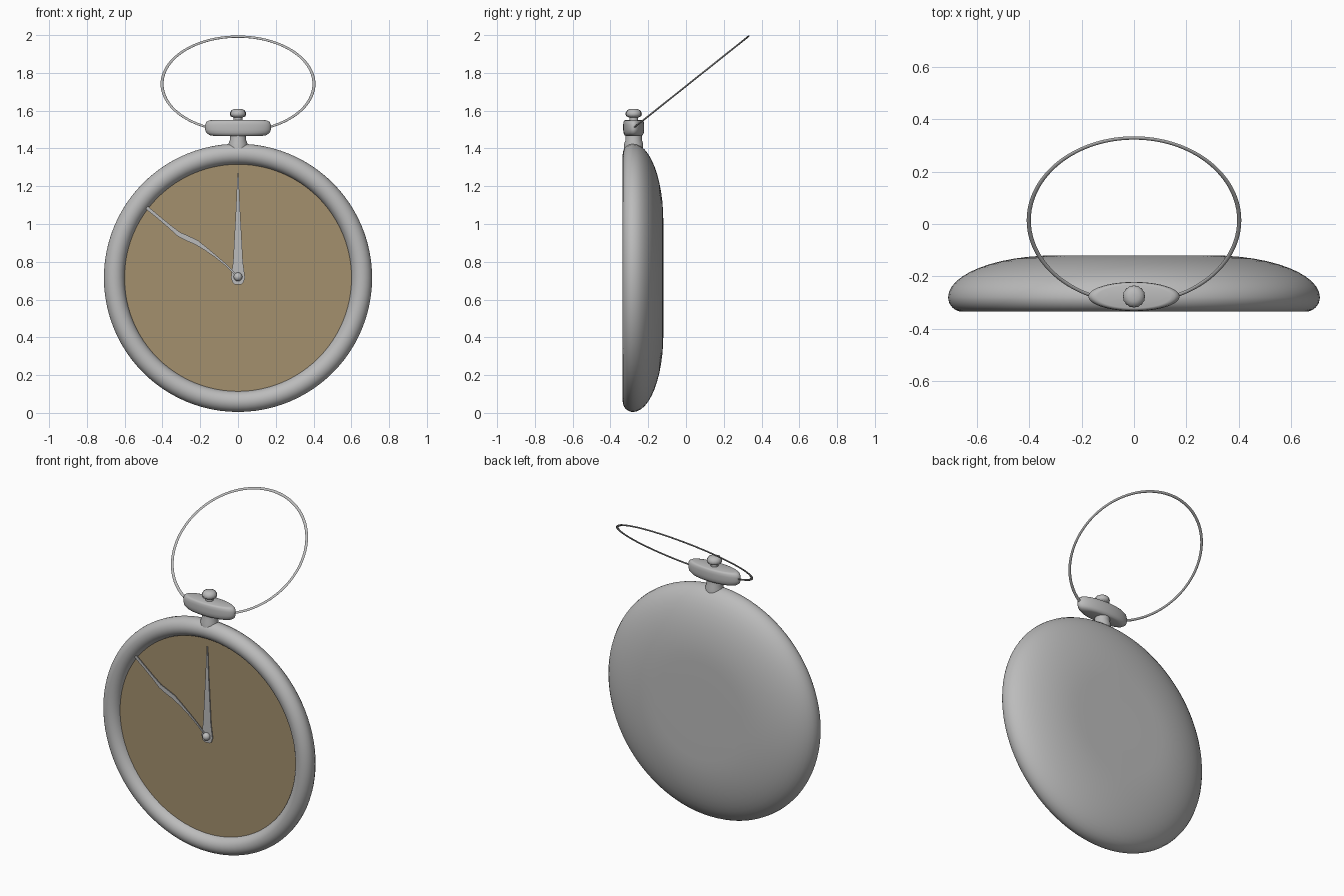
import bpy, bmesh, math
from mathutils import Vector, Matrix

if "Cube" in bpy.data.objects:
    bpy.data.objects.remove(bpy.data.objects["Cube"])

CZ = 0.715   # case centre height
AY = -0.277  # y of the crown axis


def material(name, rgb):
    m = bpy.data.materials.new(name)
    m.diffuse_color = (*rgb, 1)
    m.use_nodes = True
    m.node_tree.nodes["Principled BSDF"].inputs["Base Color"].default_value = m.diffuse_color
    return m


silver = material("silver", (0.5, 0.5, 0.5))
tan = material("tan_dial", (0.37, 0.28, 0.155))


def finish(name, bm, mat, angle=40):
    bmesh.ops.remove_doubles(bm, verts=bm.verts, dist=1e-5)
    bmesh.ops.recalc_face_normals(bm, faces=bm.faces)
    me = bpy.data.meshes.new(name)
    bm.to_mesh(me)
    bm.free()
    ob = bpy.data.objects.new(name, me)
    bpy.context.collection.objects.link(ob)
    me.materials.append(mat)
    bpy.ops.object.select_all(action='DESELECT')
    bpy.context.view_layer.objects.active = ob
    ob.select_set(True)
    bpy.ops.object.shade_smooth_by_angle(angle=math.radians(angle))
    return ob


def lathe(name, profile, mat, n=64, place=lambda x, y, h: (x, y, h), ripple=0, angle=40):
    """Spin (radius, height) points; place() maps to the world."""
    bm = bmesh.new()
    rings = []
    for r, h in profile:
        ring = []
        for i in range(n):
            a = 2 * math.pi * i / n
            k = r * (1 + ripple * (-1) ** i)
            ring.append(bm.verts.new(place(k * math.cos(a), k * math.sin(a), h)))
        rings.append(ring)
    for p, q in zip(rings, rings[1:]):
        for i in range(n):
            j = (i + 1) % n
            bm.faces.new((p[i], p[j], q[j], q[i]))
    bm.faces.new(rings[0])
    bm.faces.new(rings[-1])
    return finish(name, bm, mat, angle)


def facing(x, y, h):      # spin axis along y
    return (x, h, CZ + y)


def upright(x, y, h):     # spin axis along z
    return (x, AY + y, h)


# case: rounded back and round bezel in one profile
prof = [(0.15, -0.12)]
for i in range(13):
    t = math.pi / 2 * (1 - i / 12)
    prof.append((0.30 + 0.41 * math.cos(t), -0.28 + 0.16 * math.sin(t)))
for i in range(1, 17):
    t = math.pi * i / 16
    prof.append((0.655 + 0.055 * math.cos(t), -0.28 - 0.055 * math.sin(t)))
lathe("case", prof, silver, 96, facing)

# dial plate
lathe("dial", [(0.602, -0.282), (0.602, -0.290)], tan, 96, facing)

# neck, pendant bar and crown
lathe("neck", [(0.05, 1.37), (0.05, 1.425), (0.043, 1.445), (0.043, 1.48)], silver, 32, upright)
lathe("pendant_bar", [(0.12, 1.465), (0.15, 1.47), (0.168, 1.483), (0.174, 1.50), (0.174, 1.525),
                      (0.168, 1.54), (0.155, 1.548), (0.14, 1.55)], silver, 48,
      lambda x, y, h: (x, AY + y * 0.32, h))
lathe("crown", [(0.022, 1.545), (0.022, 1.563), (0.038, 1.57), (0.042, 1.58), (0.041, 1.59),
                (0.034, 1.602), (0.02, 1.609), (0.005, 1.61)], silver, 32, upright, 0.03, 50)

# bow: thin flat-section ring leaning backwards
d = Vector((0, 0.615, 0.49)).normalized()
nrm = Vector((1, 0, 0)).cross(d)
centre = Vector((0, 0.335, 1.997)) - 0.41 * d
bm = bmesh.new()
N, M = 96, 8
grid = []
for i in range(N):
    a = 2 * math.pi * i / N
    out = Vector((1, 0, 0)) * math.cos(a) + d * math.sin(a)
    grid.append([bm.verts.new(centre + out * (0.402 + 0.008 * math.cos(2 * math.pi * j / M))
                              + nrm * 0.0045 * math.sin(2 * math.pi * j / M)) for j in range(M)])
for i in range(N):
    for j in range(M):
        p, q, k = grid[i], grid[(i + 1) % N], (j + 1) % M
        bm.faces.new((p[j], q[j], q[k], p[k]))
finish("bow", bm, silver, 60)


def hand(name, path, y):
    """Flat hand from (x, z, half width) points."""
    bm = bmesh.new()
    rows = []
    for i, (x, z, w) in enumerate(path):
        a, b = path[max(i - 1, 0)], path[min(i + 1, len(path) - 1)]
        t = Vector((b[0] - a[0], b[1] - a[1])).normalized()
        s = Vector((-t.y, t.x)) * w
        rows.append([bm.verts.new((x + u * s.x, yy, z + u * s.y))
                     for u, yy in ((-1, y), (1, y), (1, y + 0.006), (-1, y + 0.006))])
    for p, q in zip(rows, rows[1:]):
        for j in range(4):
            k = (j + 1) % 4
            bm.faces.new((p[j], q[j], q[k], p[k]))
    bm.faces.new(rows[0])
    bm.faces.new(rows[-1])
    return finish(name, bm, silver, 30)


# hands
hand("minute_hand", [(0, 0.68, 0.016), (0, 0.69, 0.029), (0, 0.715, 0.037), (0, 0.74, 0.034),
                     (0, 0.80, 0.026), (0, 0.95, 0.018), (0, 1.1, 0.010), (0, 1.27, 0.003)], -0.302)
hand("hour_hand", [(0, 0.72, 0.004), (-0.06, 0.78, 0.005), (-0.12, 0.83, 0.006), (-0.17, 0.868, 0.009),
                   (-0.22, 0.903, 0.013), (-0.27, 0.925, 0.014), (-0.315, 0.947, 0.012),
                   (-0.36, 0.985, 0.009), (-0.42, 1.035, 0.008), (-0.487, 1.09, 0.009)], -0.311)

# hub ball
bm = bmesh.new()
bmesh.ops.create_uvsphere(bm, u_segments=24, v_segments=12, radius=0.023,
                          matrix=Matrix.Translation((0, -0.308, 0.72)))
finish("hub", bm, silver)
